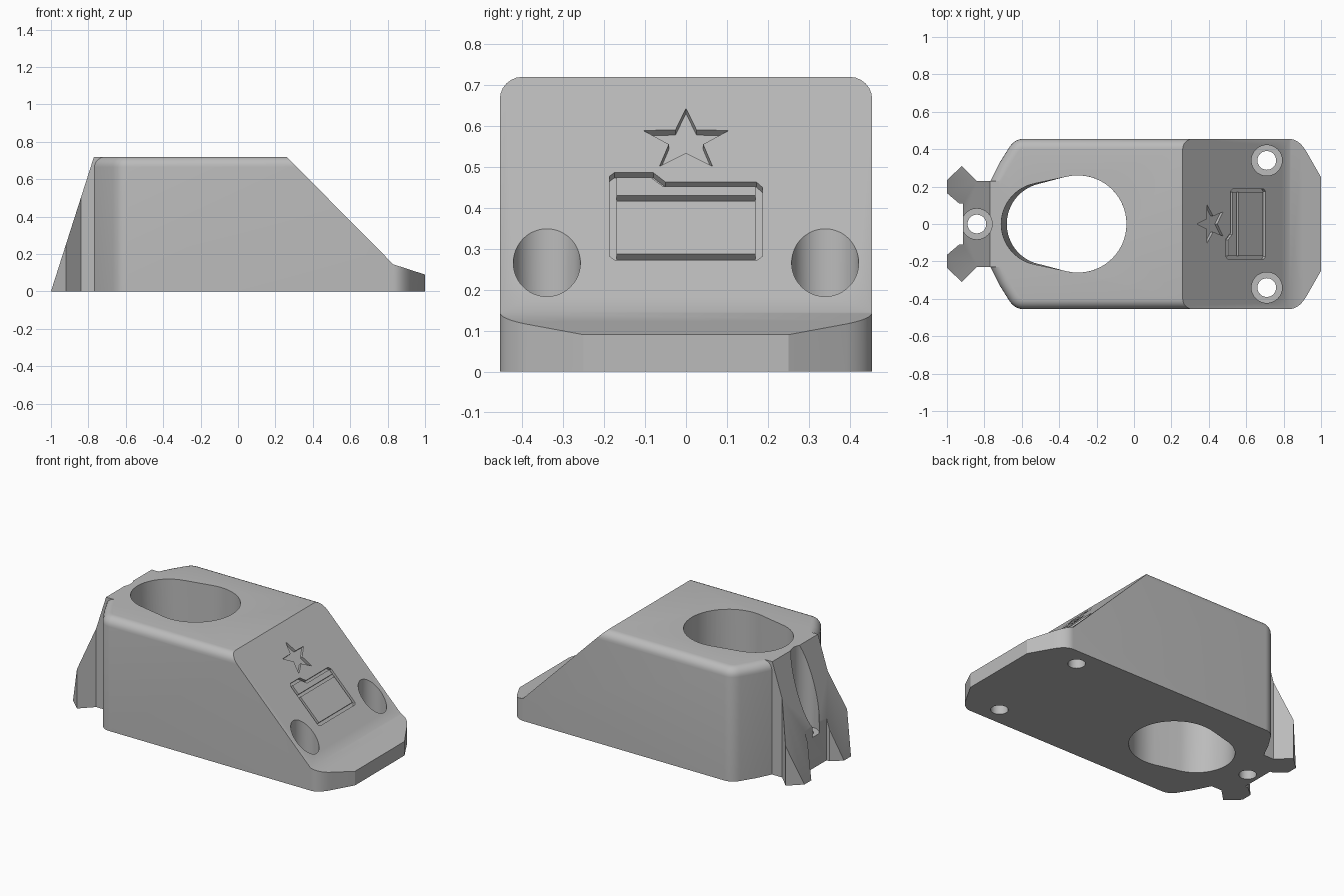
import bpy, bmesh
from math import cos, sin, pi, acos
from mathutils import Vector

cube = bpy.data.objects.get("Cube")
if cube:
    bpy.data.objects.remove(cube, do_unlink=True)

grey = bpy.data.materials.new("plain grey")
grey.use_nodes = True
GREY = (0.5, 0.5, 0.5, 1)
grey.diffuse_color = GREY
grey.node_tree.nodes["Principled BSDF"].inputs["Base Color"].default_value = GREY

TOP = 0.72


def to_object(bm, name):
    bmesh.ops.recalc_face_normals(bm, faces=bm.faces)
    mesh = bpy.data.meshes.new(name)
    bm.to_mesh(mesh)
    bm.free()
    mesh.materials.append(grey)
    obj = bpy.data.objects.new(name, mesh)
    bpy.context.collection.objects.link(obj)
    return obj


def loft(low, high):
    """Closed solid between two matching loops."""
    bm = bmesh.new()
    a = [bm.verts.new(p) for p in low]
    b = [bm.verts.new(p) for p in high]
    bm.faces.new(a)
    bm.faces.new(b)
    n = len(a)
    for i in range(n):
        j = (i + 1) % n
        bm.faces.new((a[i], a[j], b[j], b[i]))
    bmesh.ops.recalc_face_normals(bm, faces=bm.faces)
    return bm


def prism(points, z0, z1):
    return loft([(x, y, z0) for x, y in points], [(x, y, z1) for x, y in points])


def circle(x, y, r, n=48):
    return [(x + r * cos(2 * pi * i / n), y + r * sin(2 * pi * i / n)) for i in range(n)]


def mirrored(half):
    return half + [(x, -y) for x, y in reversed(half)]


def bezier(a, b, c, n=10):
    out = []
    for i in range(n + 1):
        t = i / n
        out.append(tuple((1 - t) ** 2 * p + 2 * t * (1 - t) * q + t * t * r
                         for p, q, r in zip(a, b, c)))
    return out


def combine(target, tool, operation):
    mod = target.modifiers.new("combine", 'BOOLEAN')
    mod.operation = operation
    mod.solver = 'EXACT'
    mod.object = tool
    bpy.context.view_layer.objects.active = target
    bpy.ops.object.modifier_apply(modifier=mod.name)
    bpy.data.objects.remove(tool, do_unlink=True)


def cut(target, bm, name):
    combine(target, to_object(bm, name), 'DIFFERENCE')


# Main block: rounded plan with a soft top edge
half = ([(1.0, 0.25)] + bezier((0.92, 0.39), (0.88, 0.455), (0.83, 0.455))
        + bezier((-0.59, 0.455), (-0.64, 0.455), (-0.67, 0.405))
        + [(-0.72, 0.325), (-0.77, 0.225)])
bm = prism(mirrored(half), 0, TOP)
rim = [e for e in bm.edges if all(v.co.z > TOP - 0.01 for v in e.verts)
       and not all(v.co.x > 0.99 for v in e.verts)
       and not all(v.co.x < -0.76 for v in e.verts)]
bmesh.ops.bevel(bm, geom=rim, offset=0.055, segments=6, profile=0.5, affect='EDGES')
body = to_object(bm, "mount_body")

# Sloped nose with a shallower toe
profile = [(0.08, 0.9), (0.26, TOP), (0.83, 0.145), (1.0, 0.09), (1.2, 0.025), (1.2, 0.9)]
cut(body, loft([(x, -0.6, z) for x, z in profile],
               [(x, 0.6, z) for x, z in profile]), "nose_cutter")

# Rear clip: notched prism with a leaning back
clip = [(-0.72, 0.23), (-0.84, 0.23), (-0.92, 0.31), (-1.0, 0.235),
        (-1.0, 0.165), (-0.935, 0.11), (-0.915, 0.11)]
bm = prism(mirrored(clip), 0, TOP)
lean = Vector((-TOP, 0, 0.23))
cutting = bmesh.ops.bisect_plane(bm, geom=bm.verts[:] + bm.edges[:] + bm.faces[:],
                                 plane_co=(-1.0001, 0, 0), plane_no=lean, clear_outer=True)
edges = [e for e in bm.edges if e.is_boundary]
bmesh.ops.holes_fill(bm, edges=edges)
combine(body, to_object(bm, "rear_clip"), 'UNION')


# Large oval through-hole, its rear wall leaning outward
def oval(cx, z, big=0.26, small=0.22, bx=-0.3, n=32):
    turn = acos((big - small) / (cx - bx))
    pts = []
    for i in range(n + 1):
        a = -turn + 2 * turn * i / n
        pts.append((bx + big * cos(a), big * sin(a), z))
    for i in range(n + 1):
        a = turn + 2 * (pi - turn) * i / n
        pts.append((cx + small * cos(a), small * sin(a), z))
    return pts


cut(body, loft(oval(-0.456, -0.1), oval(-0.494, 0.82)), "oval_cutter")

# Counterbored screw holes
for x, y, floor in ((-0.84, 0, 0.2), (0.71, 0.34, 0.12), (0.71, -0.34, 0.12)):
    cut(body, prism(circle(x, y, 0.082), floor, 1), "counterbore_cutter")
    cut(body, prism(circle(x, y, 0.05), -0.1, 1), "screw_cutter")

# Shallow decoration on the slope, drawn in y and z
normal = Vector((0.575, 0, 0.57)).normalized()


def on_slope(points, low, high):
    base = [Vector((0.26 + (TOP - z) * 0.57 / 0.575, y, z)) for y, z in points]
    return loft([p + normal * low for p in base], [p + normal * high for p in base])


DEPTH = 0.018
star = []
for i in range(10):
    r = 0.11 if i % 2 == 0 else 0.044
    star.append((r * sin(i * pi / 5), 0.565 + 0.71 * r * cos(i * pi / 5)))
cut(body, on_slope(star, -DEPTH, 0.03), "star_cutter")

panel = [(-0.175, 0.273), (0.175, 0.273), (0.187, 0.282), (0.187, 0.45), (0.172, 0.463),
         (-0.05, 0.463), (-0.08, 0.486), (-0.175, 0.486), (-0.187, 0.477), (-0.187, 0.282)]
cut(body, on_slope(panel, -DEPTH, 0.03), "panel_cutter")

# Raised fields inside the panel recess
tab = [(-0.17, 0.43), (0.17, 0.43), (0.17, 0.452), (-0.055, 0.452),
       (-0.085, 0.474), (-0.17, 0.474)]
field = [(-0.17, 0.287), (0.17, 0.287), (0.17, 0.417), (-0.17, 0.417)]
for shape in (tab, field):
    combine(body, to_object(on_slope(shape, -0.04, -0.0005), "panel_field"), 'UNION')

# Smooth curved walls, keep corners crisp
bpy.ops.object.select_all(action='DESELECT')
body.select_set(True)
bpy.context.view_layer.objects.active = body
bpy.ops.object.shade_smooth_by_angle(angle=0.5)
